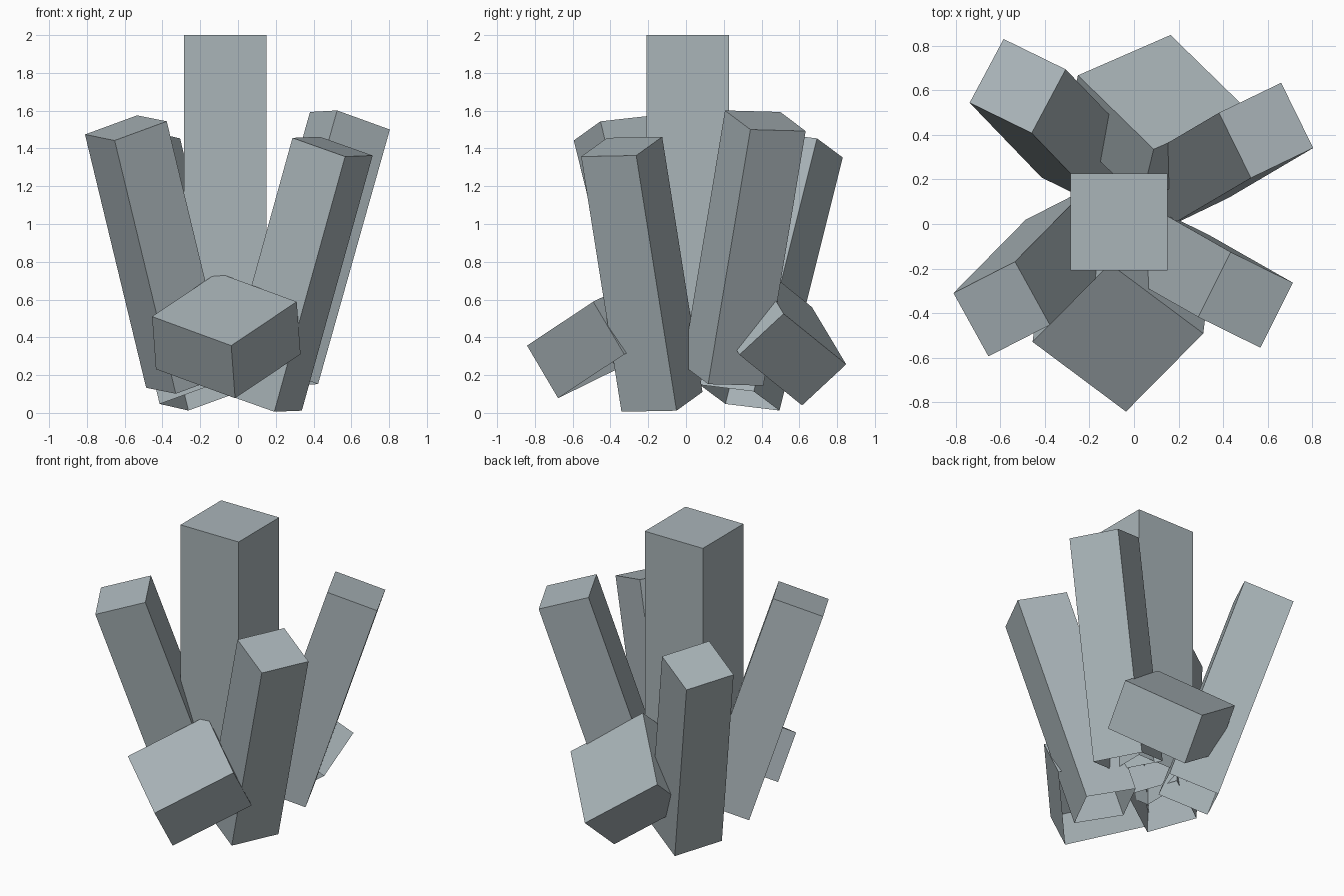
import bpy
import bmesh
from mathutils import Matrix, Vector

if "Cube" in bpy.data.objects:
    bpy.data.objects.remove(bpy.data.objects["Cube"], do_unlink=True)

# Single stone colour
stone = bpy.data.materials.new("blue grey stone")
stone.use_nodes = True
colour = (0.40, 0.46, 0.485, 1)
stone.diffuse_color = colour
stone.node_tree.nodes["Principled BSDF"].inputs["Base Color"].default_value = colour


def prism(name, corner, side_a, side_b, width, length):
    """Square prism, open underneath, given one cap corner and two cap edge directions."""
    a = Vector(side_a).normalized()
    axis = a.cross(Vector(side_b)).normalized()
    b = axis.cross(a)
    centre = Vector(corner) + (a + b) * width / 2 - axis * length / 2
    turn = Matrix((a, b, axis)).transposed().to_4x4()

    bm = bmesh.new()
    bmesh.ops.create_cube(bm, size=1, matrix=Matrix.Diagonal((width, width, length, 1)))
    bm.normal_update()
    base = [f for f in bm.faces if f.normal.z < -0.5]
    bmesh.ops.delete(bm, geom=base, context='FACES_ONLY')
    mesh = bpy.data.meshes.new(name)
    bm.to_mesh(mesh)
    bm.free()
    mesh.materials.append(stone)

    ob = bpy.data.objects.new(name, mesh)
    bpy.context.collection.objects.link(ob)
    ob.matrix_world = Matrix.Translation(centre) @ turn


# Upright central crystal
prism("central_crystal", (-0.285, -0.208, 2), (1, 0, 0), (0, 1, 0), 0.435, 1.745)

# Four slender crystals leaning outwards
SLIM, TALL = 0.326, 1.418
prism("front_left_crystal", (0.567, -0.555, 1.357),
      (0.143, 0.286, 0.0055), (-0.277, 0.134, 0.098), SLIM, TALL)
prism("front_right_crystal", (-0.81, -0.31, 1.474),
      (0.158, -0.286, -0.032), (0.278, 0.134, 0.1), SLIM, TALL)
prism("back_left_crystal", (0.804, 0.341, 1.5),
      (-0.143, 0.291, -0.008), (-0.278, -0.139, 0.1015), SLIM, TALL)
prism("back_right_crystal", (-0.585, 0.83, 1.352),
      (-0.153, -0.287, 0.035), (0.278, -0.138, 0.1015), SLIM, TALL)

# Two squat tilted blocks at the base
WIDE, SQUAT = 0.545, 0.324
prism("front_block", (-0.455, -0.529, 0.51),
      (0.417, -0.311, -0.153), (0.35, 0.351, 0.233), WIDE, SQUAT)
prism("back_block", (0.164, 0.848, 0.257),
      (-0.413, -0.18, 0.301), (0.341, -0.328, 0.264), WIDE, SQUAT)
